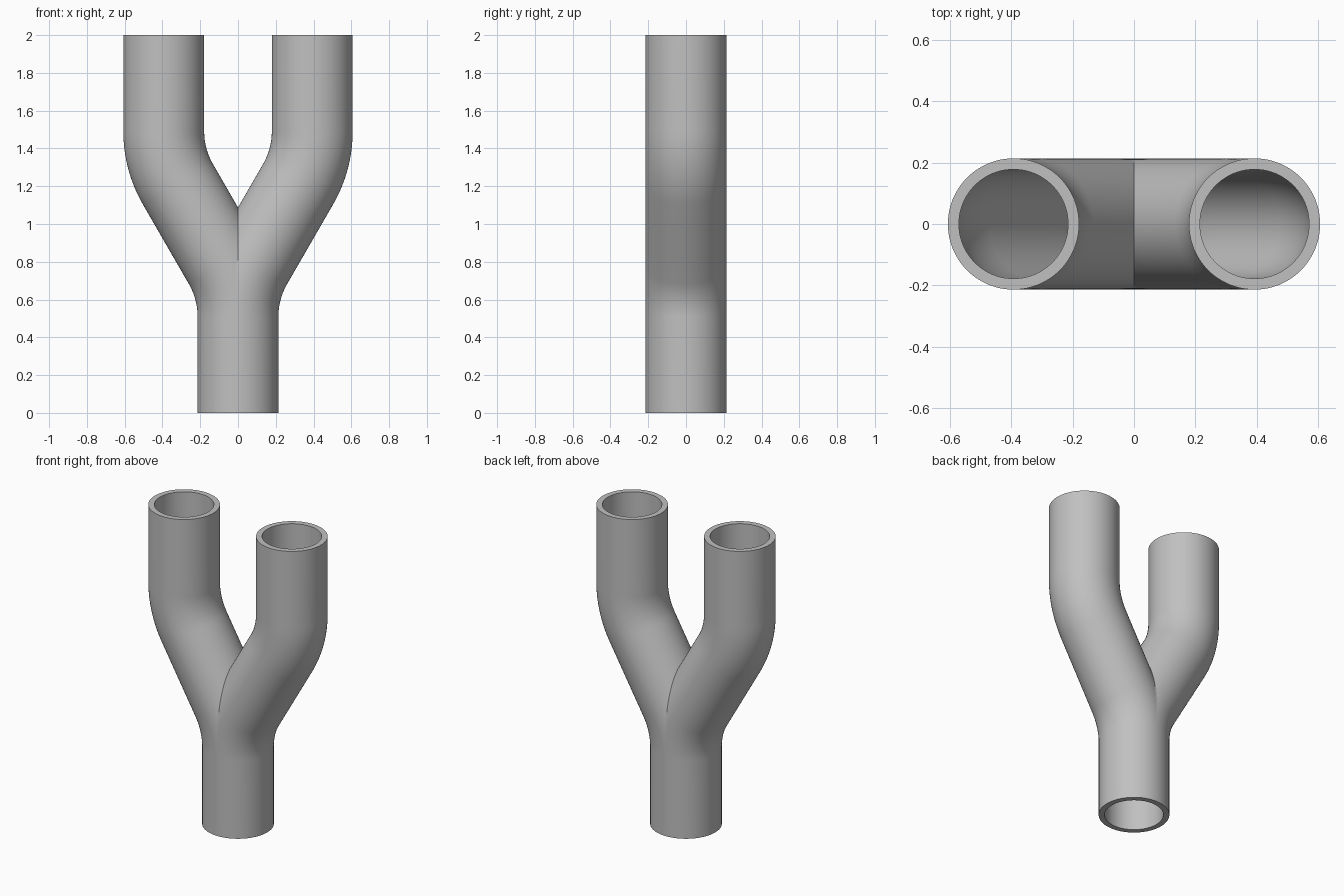
import bpy
import bmesh
from math import sin, cos, pi, radians
from mathutils import Matrix, Vector

if "Cube" in bpy.data.objects:
    bpy.data.objects.remove(bpy.data.objects["Cube"], do_unlink=True)

OUTER, INNER = 0.214, 0.178
SIDES = 96
TILT = radians(30)       # lean of the branch between its two bends
OFFSET = 0.393           # sideways shift of each upper outlet
BEND_START = 0.51
HEIGHT = 2.0
STEPS = 16

# Solve the bend radius and the straight run between the two bends
rise = HEIGHT - 2 * BEND_START
s, c = sin(TILT), cos(TILT)
radius = (rise * s - OFFSET * c) / (2 * (s * s - c * (1 - c)))
run = (OFFSET - 2 * radius * (1 - c)) / s


def branch_path():
    """Centre line as (point, lean angle) from the base to one outlet."""
    path = [(Vector((0, 0, 0)), 0.0)]
    for i in range(STEPS + 1):
        a = TILT * i / STEPS
        path.append((Vector((radius * (1 - cos(a)), 0, BEND_START + radius * sin(a))), a))
    start = path[-1][0]
    for i in range(1, 5):
        path.append((start + Vector((s, 0, c)) * run * i / 4, TILT))
    # The upper bend repeats the lower one, turned half way round
    for p, a in reversed(path[1:STEPS + 1]):
        path.append((Vector((OFFSET - p.x, 0, HEIGHT - p.z)), a))
    path.append((Vector((OFFSET, 0, HEIGHT)), 0.0))
    return path


def sweep(bm, path, r):
    """Sweep a circle along the path and return its rings of vertices."""
    rings = []
    for p, a in path:
        turn = Matrix.Rotation(a, 3, 'Y')
        rings.append([bm.verts.new(p + turn @ Vector((r * cos(t), r * sin(t), 0)))
                      for t in (2 * pi * k / SIDES for k in range(SIDES))])
    for low, high in zip(rings, rings[1:]):
        join(bm, low, high)
    return rings


def join(bm, a, b):
    for k in range(SIDES):
        n = (k + 1) % SIDES
        bm.faces.new((a[k], a[n], b[n], b[k]))


# One hollow branch with flat rims at both ends
bm = bmesh.new()
path = branch_path()
outside = sweep(bm, path, OUTER)
inside = sweep(bm, path, INNER)
for end in (0, -1):
    join(bm, outside[end], inside[end])

# Trim at the centre plane and mirror into the second branch
everything = bm.verts[:] + bm.edges[:] + bm.faces[:]
bmesh.ops.bisect_plane(bm, geom=everything, dist=1e-5, plane_co=(0, 0, 0),
                       plane_no=(1, 0, 0), clear_inner=True)
everything = bm.verts[:] + bm.edges[:] + bm.faces[:]
bmesh.ops.mirror(bm, geom=everything, axis='X', merge_dist=1e-4)
bmesh.ops.remove_doubles(bm, verts=bm.verts[:], dist=1e-4)
bmesh.ops.recalc_face_normals(bm, faces=bm.faces[:])

mesh = bpy.data.meshes.new("forked_pipe")
bm.to_mesh(mesh)
bm.free()
pipe = bpy.data.objects.new("forked_pipe", mesh)
bpy.context.collection.objects.link(pipe)

# Plain grey finish
grey = bpy.data.materials.new("plain_grey")
grey.use_nodes = True
colour = (0.53, 0.53, 0.53, 1)
grey.diffuse_color = colour
grey.node_tree.nodes["Principled BSDF"].inputs["Base Color"].default_value = colour
mesh.materials.append(grey)

# Smooth walls with crisp rims and fork seam
bpy.ops.object.select_all(action='DESELECT')
pipe.select_set(True)
bpy.context.view_layer.objects.active = pipe
bpy.ops.object.shade_smooth_by_angle(angle=radians(30))
